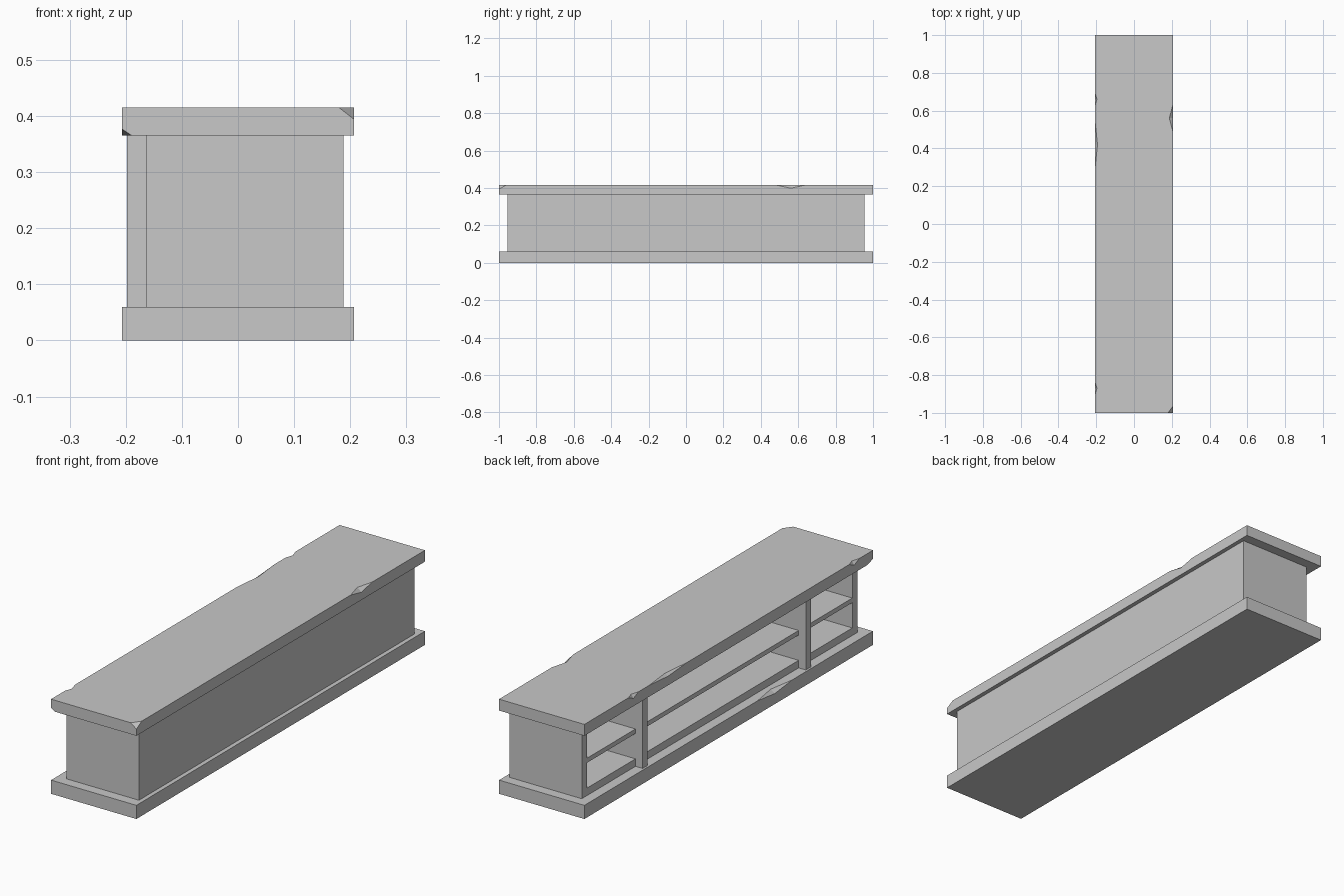
import bpy
import bmesh
from mathutils import Vector

if "Cube" in bpy.data.objects:
    bpy.data.objects.remove(bpy.data.objects["Cube"], do_unlink=True)

GREY = (0.58, 0.58, 0.58, 1.0)
stone = bpy.data.materials.new("plain grey")
stone.use_nodes = True
stone.diffuse_color = GREY
stone.node_tree.nodes["Principled BSDF"].inputs["Base Color"].default_value = GREY


def add_object(name, bm):
    bmesh.ops.recalc_face_normals(bm, faces=bm.faces)
    mesh = bpy.data.meshes.new(name)
    bm.to_mesh(mesh)
    bm.free()
    obj = bpy.data.objects.new(name, mesh)
    obj.data.materials.append(stone)
    bpy.context.scene.collection.objects.link(obj)
    return obj


def box(name, x, y, z):
    """Box from (min, max) ranges on each axis."""
    bm = bmesh.new()
    bmesh.ops.create_cube(bm, size=1)
    for v in bm.verts:
        v.co = [r[0] + (c + 0.5) * (r[1] - r[0]) for c, r in zip(v.co, (x, y, z))]
    return add_object(name, bm)


def cut(target, points):
    """Knock a convex chip out of a slab."""
    bm = bmesh.new()
    for p in points:
        bm.verts.new(p)
    bmesh.ops.convex_hull(bm, input=bm.verts)
    cutter = add_object("chip_cutter", bm)
    cutter.hide_render = True
    mod = target.modifiers.new("chip", "BOOLEAN")
    mod.operation = "DIFFERENCE"
    mod.solver = "EXACT"
    mod.object = cutter
    bpy.context.view_layer.objects.active = target
    bpy.ops.object.modifier_apply(modifier=mod.name)
    bpy.data.objects.remove(cutter, do_unlink=True)


def edge_chip(target, side, z, y, half, inward, down):
    """Notch in the upper long edge on one side (+1 or -1)."""
    x = side * HALF_W
    cut(target, [(x, y - half, z), (x, y + half, z),
                 (x - side * inward, y, z), (x, y, z - down),
                 (x + side * 0.02, y, z + 0.02)])


def corner_chip(target, corner, inward):
    """Slice off a corner by the given distances along its three edges."""
    c = Vector(corner)
    points = [c + Vector([d if i == k else 0 for k in range(3)])
              for i, d in enumerate(inward)]
    outer = c - Vector([0.02 if d > 0 else -0.02 for d in inward])
    cut(target, points + [outer])


HALF_W = 0.207
BASE_TOP, SLAB_LOW, SLAB_TOP = 0.06, 0.365, 0.415
OPEN_X, BACK_X = -0.163, 0.188
END_Y, THICK = 0.955, 0.035
INNER_Y = END_Y - THICK
CASE_Z = (BASE_TOP, SLAB_LOW)
INSIDE_X = (OPEN_X, BACK_X - THICK)

# Plinth and counter slab
base = box("base_slab", (-HALF_W, HALF_W), (-1, 1), (0, BASE_TOP))
top = box("counter_top", (-HALF_W, HALF_W), (-1, 1), (SLAB_LOW, SLAB_TOP))

# Worn chips
edge_chip(top, 1, SLAB_TOP, 0.56, 0.075, 0.02, 0.016)
edge_chip(top, -1, SLAB_TOP, 0.66, 0.035, 0.011, 0.016)
edge_chip(top, -1, SLAB_TOP, -0.87, 0.035, 0.011, 0.016)
edge_chip(top, -1, SLAB_TOP, 0.42, 0.13, 0.014, 0.01)
edge_chip(base, -1, BASE_TOP, -0.32, 0.12, 0.02, 0.014)
corner_chip(top, (HALF_W, -1, SLAB_TOP), (-0.027, 0.037, -0.021))
corner_chip(top, (-HALF_W, -1, SLAB_LOW), (0.018, 0.04, 0.012))

# Closed back panel and end walls
box("back_panel", (BACK_X - THICK, BACK_X), (-END_Y, END_Y), CASE_Z)
for side, name in ((-1, "front"), (1, "rear")):
    box(name + "_end_wall", INSIDE_X, sorted((side * INNER_Y, side * END_Y)), CASE_Z)
    # Dividers stand proud of the shelves
    box(name + "_divider", (-0.198, INSIDE_X[1]),
        sorted((side * 0.548, side * 0.583)), CASE_Z)

# Shelves in each of the three bays
bays = {"front": (-INNER_Y, -0.583), "middle": (-0.548, 0.548), "rear": (0.583, INNER_Y)}
levels = {"bottom_board": (BASE_TOP, 0.093), "shelf": (0.204, 0.224),
          "top_board": (SLAB_LOW - THICK, SLAB_LOW)}
for bay, y in bays.items():
    for level, z in levels.items():
        box(bay + "_" + level, INSIDE_X, y, z)
